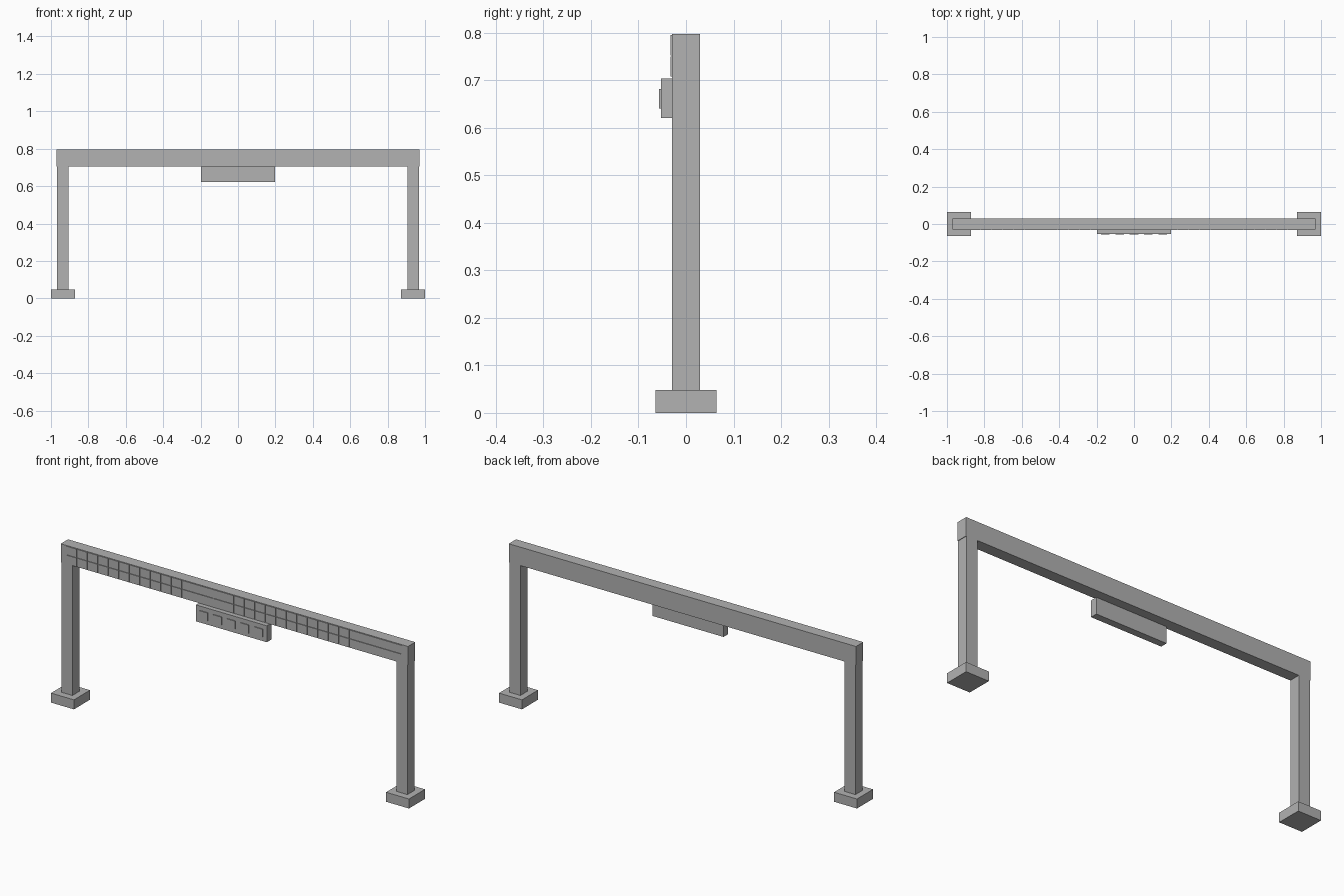
import bpy
import bmesh
from mathutils import Matrix, Vector

default = bpy.data.objects.get("Cube")
if default:
    bpy.data.objects.remove(default, do_unlink=True)

grey = bpy.data.materials.new("plain grey")
grey.use_nodes = True
colour = (0.445, 0.445, 0.445, 1)
grey.diffuse_color = colour
grey.node_tree.nodes["Principled BSDF"].inputs["Base Color"].default_value = colour


def boxes(name, corner_pairs):
    """One object made of boxes, each given by its low and high corners."""
    bm = bmesh.new()
    for low, high in corner_pairs:
        low, high = Vector(low), Vector(high)
        place = Matrix.Translation((low + high) / 2) @ Matrix.Diagonal((*(high - low), 1))
        bmesh.ops.create_cube(bm, size=1, matrix=place)
    mesh = bpy.data.meshes.new(name)
    bm.to_mesh(mesh)
    bm.free()
    mesh.materials.append(grey)
    obj = bpy.data.objects.new(name, mesh)
    bpy.context.collection.objects.link(obj)
    return obj


def upright(name, x, half_x, half_y, bottom, top):
    return boxes(name, [((x - half_x, -half_y, bottom), (x + half_x, half_y, top))])


DEPTH = 0.029        # half depth of beam and columns
BEAM_BOTTOM, BEAM_TOP = 0.704, 0.797
FOOT_TOP = 0.048

# Feet and columns
for side, x in (("left", 0.936), ("right", -0.936)):
    upright(side + "_foot", x, 0.064, 0.064, 0, FOOT_TOP)
    upright(side + "_column", x, 0.031, DEPTH, FOOT_TOP, BEAM_BOTTOM)

# Crossbeam
upright("crossbeam", 0, 0.97, DEPTH, BEAM_BOTTOM, BEAM_TOP)

# Two rows of thin display tiles on the front of the beam
columns, pitch, gap = 32, 0.0585, 0.002
start = -columns * pitch / 2
tiles = []
for low, high in ((0.708, 0.75), (0.752, 0.795)):
    for i in range(columns):
        x = start + i * pitch
        tiles.append(((x + gap / 2, -DEPTH - 0.0035, low),
                      (x + pitch - gap / 2, -DEPTH, high)))
boxes("display_tiles", tiles)

# Hanging sign board with five raised plates
SIGN_FRONT = -0.053
boxes("sign_board", [((-0.198, SIGN_FRONT, 0.621), (0.198, -0.017, BEAM_BOTTOM))])
plates = []
for i in range(-2, 3):
    x = i * 0.0765
    plates.append(((x - 0.023, SIGN_FRONT - 0.004, 0.641), (x + 0.023, SIGN_FRONT, 0.682)))
boxes("sign_plates", plates)
